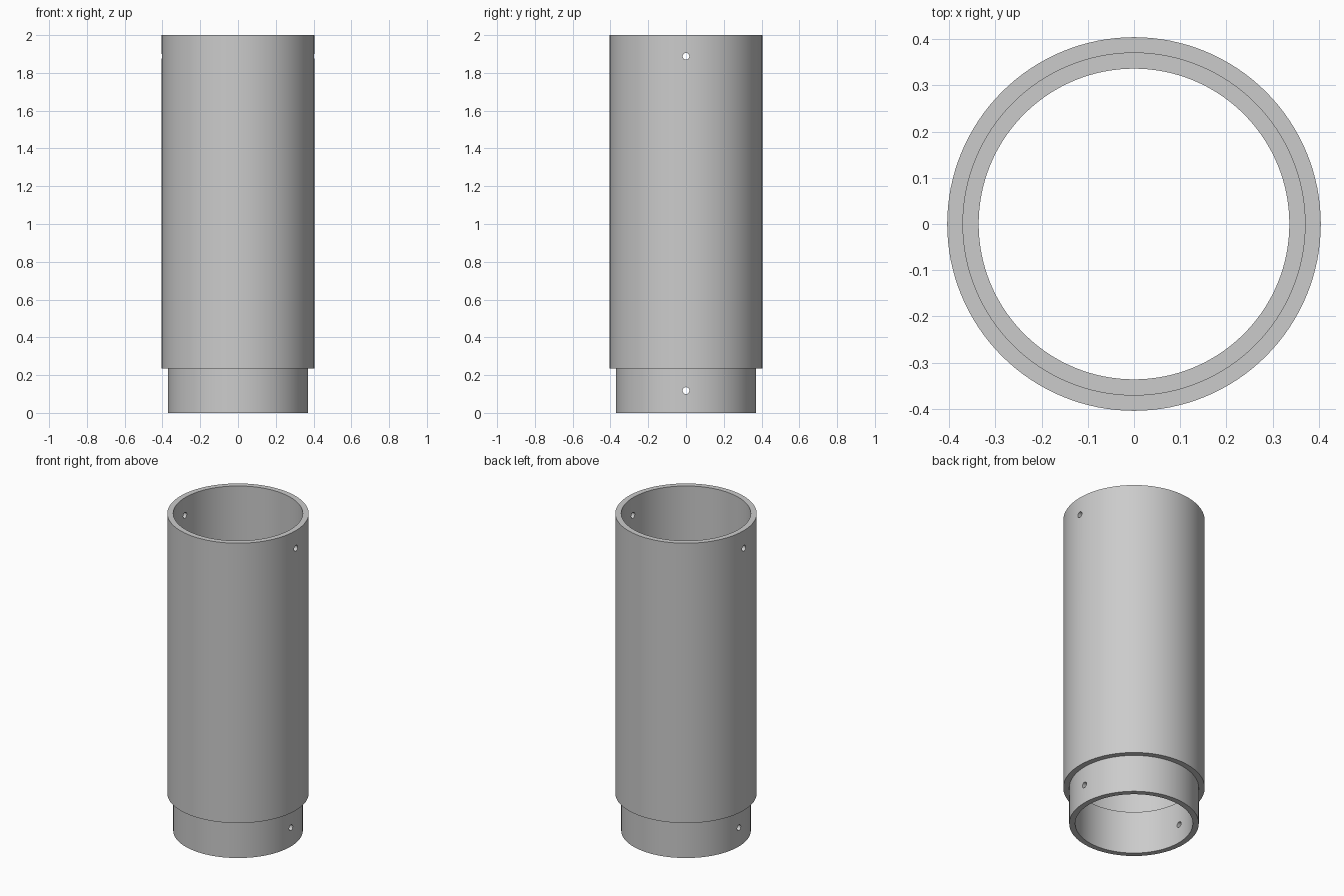
import bpy, bmesh, math

cube = bpy.data.objects.get("Cube")
if cube:
    bpy.data.objects.remove(cube, do_unlink=True)

SEGMENTS = 128
OUTER, MIDDLE, INNER = 0.404, 0.37, 0.336   # tube, socket/spigot, spigot bore
SHOULDER, LEDGE, TOP = 0.236, 0.27, 2.0
HOLE_RADIUS = 0.018

grey = bpy.data.materials.new("plain grey")
grey.use_nodes = True
colour = (0.6, 0.6, 0.6, 1)
grey.diffuse_color = colour
grey.node_tree.nodes["Principled BSDF"].inputs["Base Color"].default_value = colour


def lathe(name, profile):
    """Revolve a closed (radius, height) profile around z."""
    bm = bmesh.new()
    rings = []
    for r, z in profile:
        ring = bmesh.ops.create_circle(bm, segments=SEGMENTS, radius=r)["verts"]
        for v in ring:
            v.co.z = z
        rings.append(ring)
    for a, b in zip(rings, rings[1:] + rings[:1]):
        for i in range(SEGMENTS):
            j = (i + 1) % SEGMENTS
            bm.faces.new((a[i], a[j], b[j], b[i]))
    bmesh.ops.recalc_face_normals(bm, faces=bm.faces)
    mesh = bpy.data.meshes.new(name)
    bm.to_mesh(mesh)
    bm.free()
    obj = bpy.data.objects.new(name, mesh)
    bpy.context.collection.objects.link(obj)
    mesh.materials.append(grey)
    return obj


# Tube with a narrow spigot below and a wider socket bore above
tube = lathe("coupling_tube", [
    (INNER, 0), (MIDDLE, 0), (MIDDLE, SHOULDER), (OUTER, SHOULDER),
    (OUTER, TOP), (MIDDLE, TOP), (MIDDLE, LEDGE), (INNER, LEDGE)])

# Pin holes drilled straight through from side to side
for z in (SHOULDER / 2, 1.888):
    bpy.ops.mesh.primitive_cylinder_add(
        vertices=32, radius=HOLE_RADIUS, depth=1,
        location=(0, 0, z), rotation=(0, math.pi / 2, 0))
    drill = bpy.context.object
    drill.name = "pin_hole_cutter"
    drill.hide_render = True
    drill.data.materials.append(grey)
    bpy.context.view_layer.objects.active = tube
    cut = tube.modifiers.new("pin_hole", "BOOLEAN")
    cut.operation = "DIFFERENCE"
    cut.solver = "EXACT"
    cut.object = drill
    bpy.ops.object.modifier_apply(modifier=cut.name)
    bpy.data.objects.remove(drill, do_unlink=True)

# Smooth walls, crisp rims
bpy.ops.object.select_all(action="DESELECT")
tube.select_set(True)
bpy.context.view_layer.objects.active = tube
bpy.ops.object.shade_smooth_by_angle(angle=math.radians(30))
